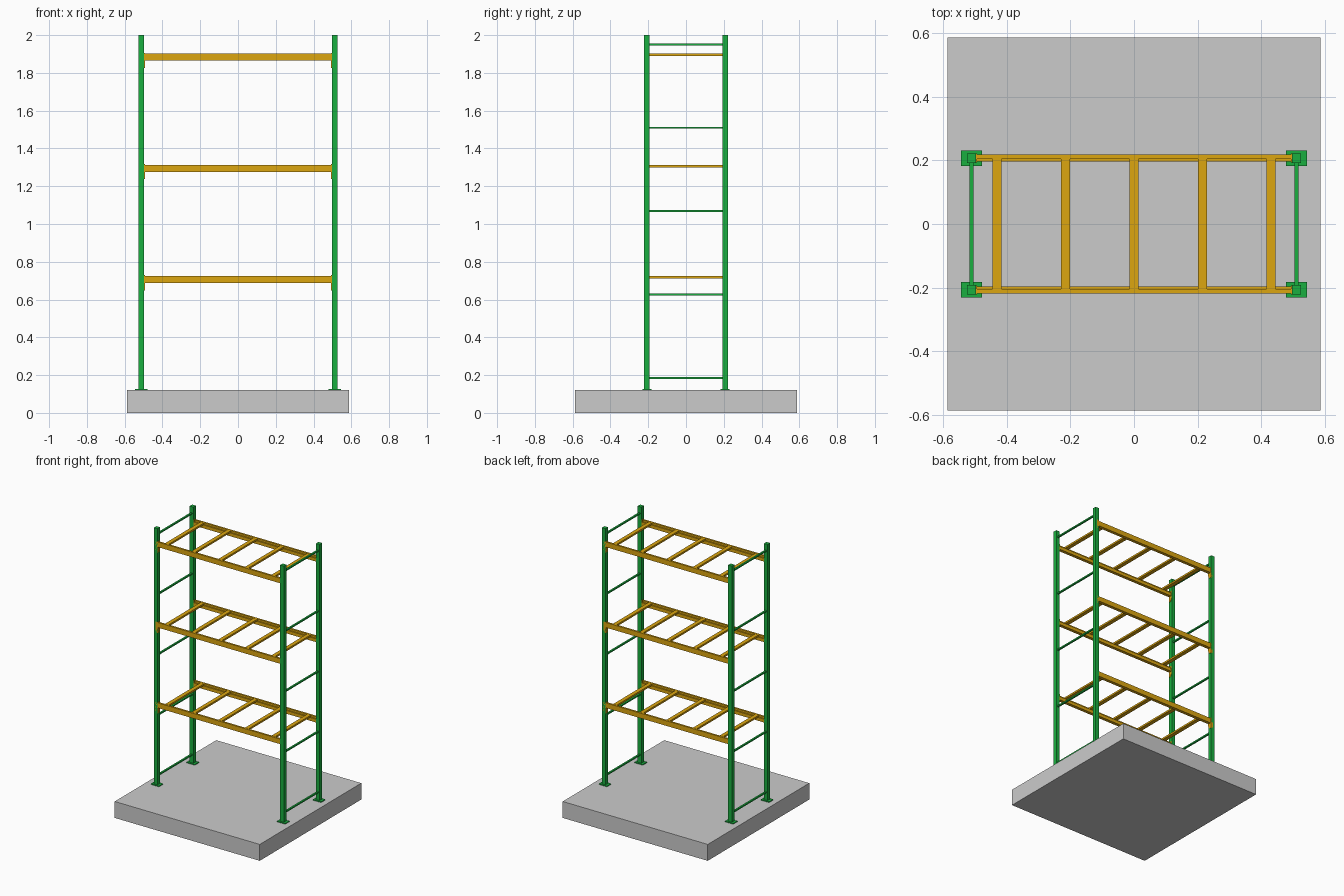
import bpy, bmesh

if "Cube" in bpy.data.objects:
    bpy.data.objects.remove(bpy.data.objects["Cube"])


def material(name, rgb):
    m = bpy.data.materials.new(name)
    m.diffuse_color = (*rgb, 1)
    m.use_nodes = True
    m.node_tree.nodes["Principled BSDF"].inputs["Base Color"].default_value = m.diffuse_color
    return m


GREEN = material("green_paint", (0.01, 0.43, 0.05))
ORANGE = material("orange_paint", (0.72, 0.38, 0.005))
PX, PY, TOP = 0.511, 0.207, 0.12      # post centres and slab top
HALF = 0.0145                         # half the post width


def prism(name, pts, depth, mat=None):
    """Extrude a planar outline of 3D points by the vector depth."""
    bm = bmesh.new()
    face = bm.faces.new([bm.verts.new(p) for p in pts])
    ext = bmesh.ops.extrude_face_region(bm, geom=[face])
    verts = [g for g in ext["geom"] if isinstance(g, bmesh.types.BMVert)]
    bmesh.ops.translate(bm, vec=depth, verts=verts)
    bmesh.ops.recalc_face_normals(bm, faces=bm.faces)
    me = bpy.data.meshes.new(name)
    bm.to_mesh(me)
    bm.free()
    ob = bpy.data.objects.new(name, me)
    bpy.context.collection.objects.link(ob)
    if mat:
        me.materials.append(mat)
    return ob


def box(name, x, y, z, mat=None):
    """Box from (min, max) pairs on each axis."""
    pts = [(x[0], y[0], z[0]), (x[1], y[0], z[0]), (x[1], y[1], z[0]), (x[0], y[1], z[0])]
    return prism(name, pts, (0, 0, z[1] - z[0]), mat)


def span(c, h):
    return (c - h, c + h)


# Concrete slab
box("floor_slab", (-0.587, 0.587), (-0.587, 0.587), (0, TOP))

# Upright end frames: posts, foot plates and ladder braces
for sx in (-1, 1):
    for sy in (-1, 1):
        box("post", span(sx * PX, HALF), span(sy * PY, HALF), (TOP, 2.0), GREEN)
        box("foot_plate", span(sx * PX, 0.033), span(sy * PY, 0.024), (TOP, TOP + 0.006), GREEN)
    for i in range(5):
        box("frame_brace", span(sx * PX, 0.0065), (-PY + 0.01, PY - 0.01),
            span(0.185 + 0.4415 * i, 0.005), GREEN)

# Three shelf levels
for z in (0.725, 1.313, 1.902):
    for sy in (-1, 1):
        # stepped beam profile with an inner ledge for the crossbars
        profile = [(0.219, 0), (0.205, 0), (0.205, -0.013), (0.196, -0.013),
                   (0.196, -0.037), (0.219, -0.037)]
        prism("shelf_beam", [(-0.496, sy * y, z + dz) for y, dz in profile],
              (0.992, 0, 0), ORANGE)
        # tapered angle brackets hooking the beam on the post
        for sx in (-1, 1):
            outline = [(0.494, 0.004), (0.512, 0.004), (0.512, -0.06),
                       (0.505, -0.076), (0.497, -0.076), (0.494, -0.05)]
            prism("bracket_face", [(sx * x, sy * 0.2215, z + dz) for x, dz in outline],
                  (0, -sy * 0.003, 0), ORANGE)
            side = [(0.2215, 0.004), (0.194, 0.004), (0.194, -0.055), (0.205, -0.076), (0.2215, -0.076)]
            prism("bracket_side", [(sx * 0.4965, sy * y, z + dz) for y, dz in side],
                  (-sx * 0.003, 0, 0), ORANGE)
    # crossbars resting on the ledges
    for i in range(-2, 3):
        box("shelf_crossbar", span(i * 0.2155, 0.0145), (-0.204, 0.204),
            (z - 0.013, z), ORANGE)
